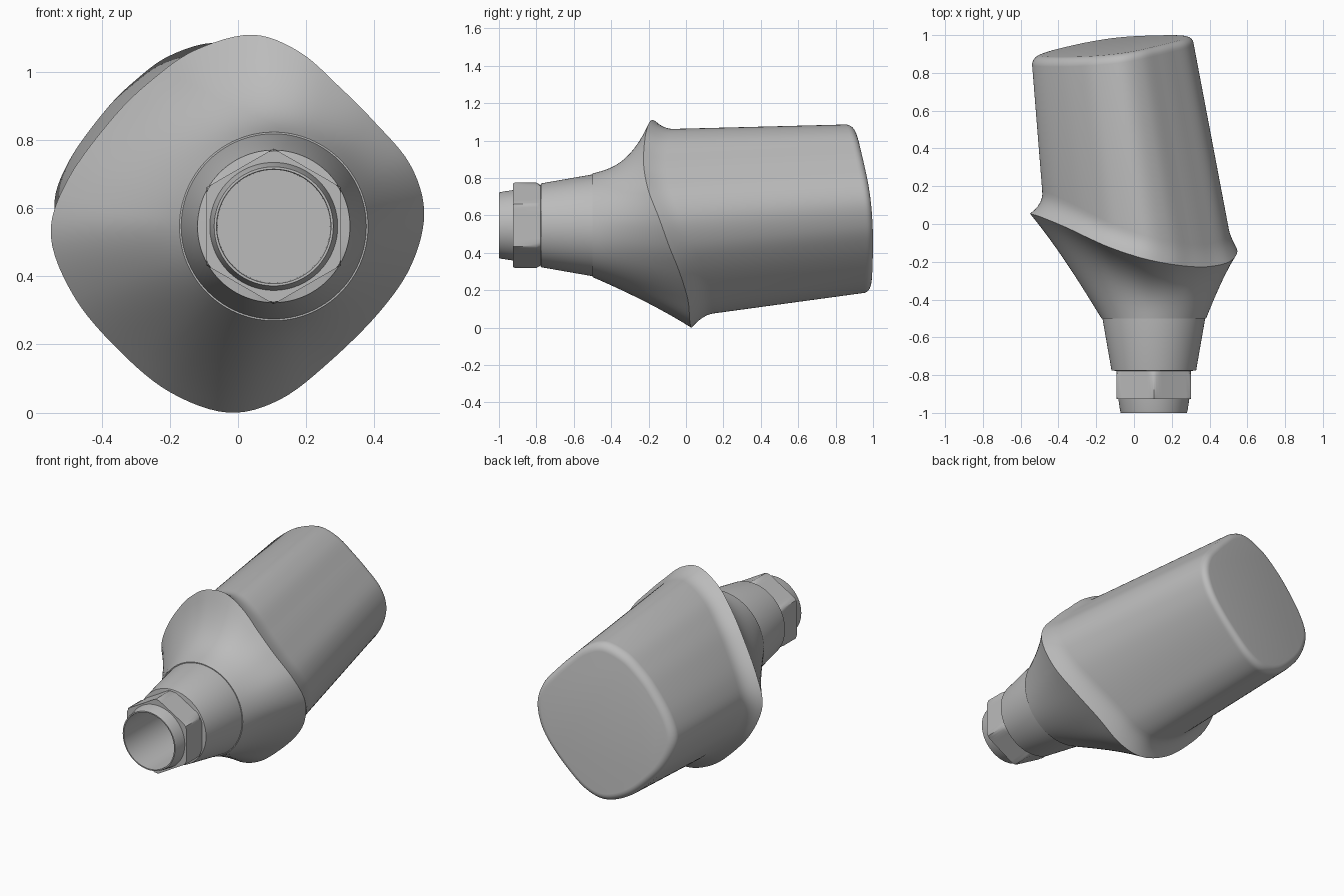
import bpy, bmesh, math
from mathutils import Vector

if "Cube" in bpy.data.objects:
    bpy.data.objects.remove(bpy.data.objects["Cube"], do_unlink=True)

# Single metal colour
metal = bpy.data.materials.new("grey metal")
metal.use_nodes = True
grey = (0.5, 0.5, 0.5, 1)
metal.diffuse_color = grey
metal.node_tree.nodes["Principled BSDF"].inputs["Base Color"].default_value = grey

AXIS_X, AXIS_Z = 0.105, 0.547      # axis of the connector
JOINT_Y = -0.5                     # where the collar meets the shank


def loft(name, rings):
    """Skin a stack of equal-length rings and cap both ends."""
    bm = bmesh.new()
    loops = [[bm.verts.new(p) for p in ring] for ring in rings]
    for a, b in zip(loops, loops[1:]):
        for i in range(len(a)):
            j = (i + 1) % len(a)
            bm.faces.new((a[i], a[j], b[j], b[i]))
    bm.faces.new(loops[0])
    bm.faces.new(loops[-1])
    bmesh.ops.recalc_face_normals(bm, faces=bm.faces)
    mesh = bpy.data.meshes.new(name)
    bm.to_mesh(mesh)
    bm.free()
    mesh.materials.append(metal)
    obj = bpy.data.objects.new(name, mesh)
    bpy.context.collection.objects.link(obj)
    bpy.ops.object.select_all(action="DESELECT")
    obj.select_set(True)
    bpy.context.view_layer.objects.active = obj
    bpy.ops.object.shade_smooth_by_angle(angle=math.radians(32))
    return obj


def closed_spline(points, steps):
    """Smooth closed curve through the points."""
    pts = [Vector(p) for p in points]
    n = len(pts)
    out = []
    for i in range(n):
        a, b, c, d = (pts[(i + k) % n] for k in (-1, 0, 1, 2))
        for s in range(steps):
            t = s / steps
            out.append(b + (c - a) * (t / 2)
                       + (a * 2 - b * 5 + c * 4 - d) * (t * t / 2)
                       + (b * 3 - a - c * 3 + d) * (t ** 3 / 2))
    return out


# Wavy rim of the collar, clockwise from the top (x, y, z)
rim = closed_spline([
    (.04, -.18, 1.11), (.18, -.21, 1.06), (.3, -.225, .955), (.4, -.225, .855),
    (.505, -.2, .73), (.547, -.145, .588), (.51, -.09, .435), (.417, -.035, .297),
    (.27, .01, .15), (.123, .02, .038), (-.03, .03, 0), (-.2, .04, .06),
    (-.347, .055, .18), (-.48, .06, .338), (-.55, .055, .52), (-.5, .04, .685),
    (-.366, -.015, .868), (-.25, -.07, .98), (-.126, -.125, 1.065)], 6)


def unit(p):
    """Rim outline scaled to unit size."""
    return p.x / 0.547, (p.z - 0.555) / 0.555


def post_point(p, y, scale=1.0):
    """Point on the leaning, tapering post at depth y."""
    u, v = unit(p)
    t = y / 0.9
    cx, cz = 0.0135 - 0.1155 * t, 0.5605 + 0.069 * t
    hx, hz = 0.4835 - 0.0475 * t, 0.5035 - 0.047 * t
    return Vector((cx + u * hx * scale, y, cz + v * hz * scale))


def end_plane(p):
    """Depth of the slanted end face of the post."""
    return 0.943 + 0.132 * (p.x + 0.11) - 0.106 * (p.z - 0.62)


def collar_point(p, s):
    """Concave sweep from the round joint out to the rim."""
    angle = math.atan2(p.x - AXIS_X, p.z - AXIS_Z)
    start = Vector((AXIS_X + 0.277 * math.sin(angle), JOINT_Y,
                    AXIS_Z + 0.277 * math.cos(angle)))
    hollow = 0.1 + 0.65 * max(0, unit(p)[1]) ** 1.5
    f = (1 - hollow) * s + hollow * s ** 3
    q = start.lerp(p, f)
    q.y = JOINT_Y + (p.y - JOINT_Y) * s
    return q


def fillet_point(p, s):
    """Concave fillet from the rim into the post wall."""
    y = p.y + 0.12 * s
    wall = post_point(p, y)
    q = wall.lerp(p, (1 - s) ** 2.2)
    q.y = y
    return q


def end_point(p, angle, radius=0.045):
    """Rounded edge running into the slanted end face."""
    scale = 1 - radius * (1 - math.cos(angle)) / 0.45
    q = post_point(p, end_plane(post_point(p, 0.94, scale)), scale)
    q.y = end_plane(q) - radius * (1 - math.sin(angle))
    return q


# Collar, rim and post in one skin
SWEEP = 12
rings = [[collar_point(p, k / SWEEP) for p in rim] for k in range(SWEEP + 1)]
rings += [[fillet_point(p, k / 6) for p in rim] for k in range(1, 7)]
rings += [[end_point(p, math.pi / 2 * k / 6) for p in rim] for k in range(7)]
loft("collar_and_post", rings)


# Connector: tapered shank, hexagonal drive and hollow tip
SIDES = 96


def connector_ring(y, radius, hexagon=False):
    ring = []
    for i in range(SIDES):
        a = math.tau * i / SIDES
        r = radius
        if hexagon:
            off = (a + 1e-6) % (math.pi / 3) - math.pi / 6
            r = min(radius, 0.198 / math.cos(off))
        ring.append((AXIS_X + r * math.sin(a), y, AXIS_Z + r * math.cos(a)))
    return ring


loft("hex_connector", [
    connector_ring(-0.49, 0.272), connector_ring(JOINT_Y, 0.272),
    connector_ring(-0.775, 0.224),
    connector_ring(-0.778, 0.215, True), connector_ring(-0.8, 0.24, True),
    connector_ring(-0.915, 0.24, True), connector_ring(-0.926, 0.222, True),
    connector_ring(-0.926, 0.188), connector_ring(-0.985, 0.179),
    connector_ring(-1, 0.175), connector_ring(-1, 0.168),
    connector_ring(-0.52, 0.166)])
